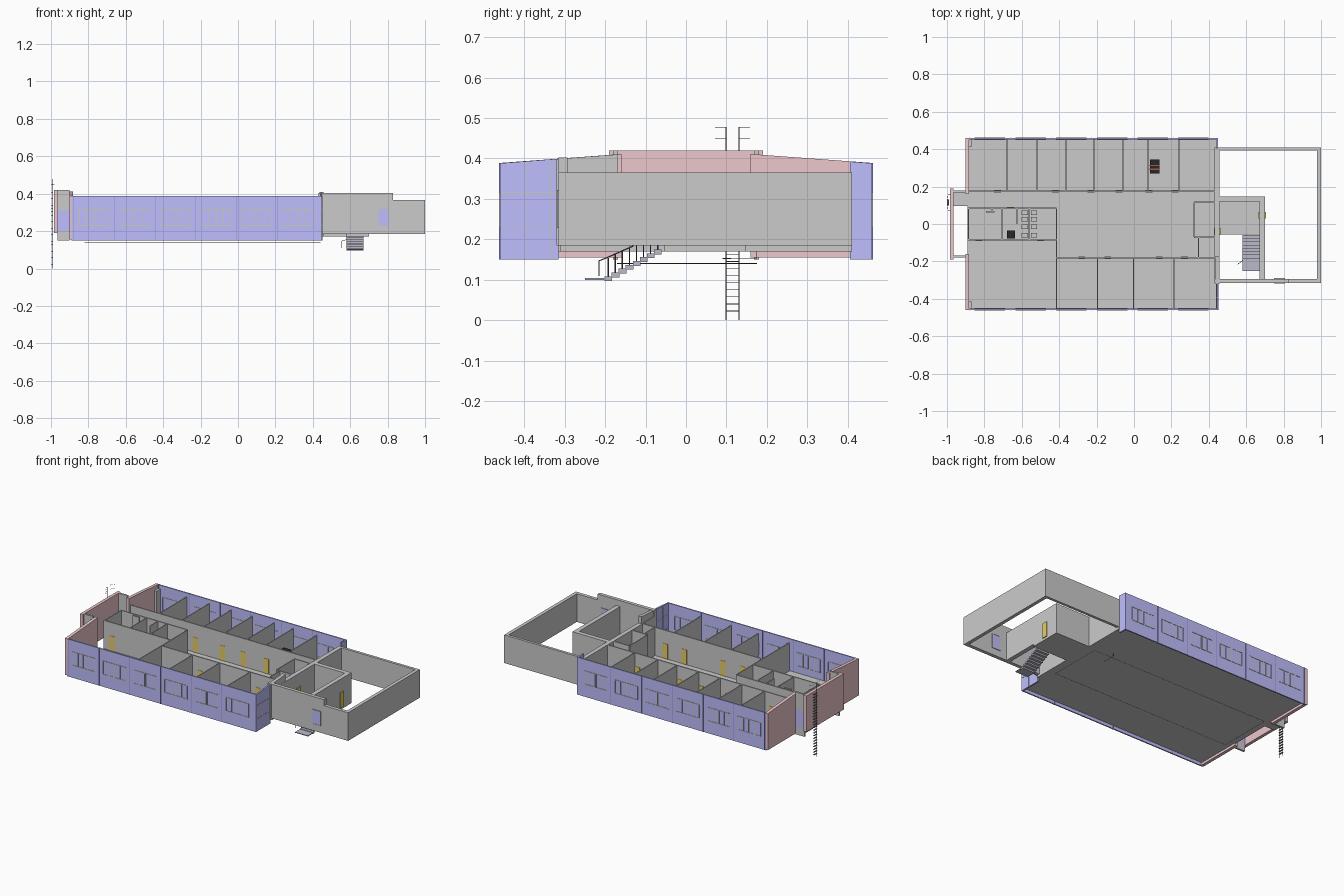
import bpy, bmesh, math
from mathutils import Vector


def material(name, r, g, b):
    m = bpy.data.materials.new(name)
    m.diffuse_color = (r, g, b, 1)
    return m


BLUE = material("blue_panel", 0.52, 0.52, 1.0)
PINK = material("pink_panel", 0.85, 0.58, 0.61)
YELLOW = material("yellow_door", 0.8, 0.62, 0.12)
FRAME = material("frame", 0.6, 0.6, 0.5)
BLACK = material("black", 0.02, 0.02, 0.02)
STEEL = material("steel", 0.12, 0.12, 0.14)
STAIR = material("stair", 0.5, 0.5, 0.6)


def finish(name, bm, mat):
    bmesh.ops.recalc_face_normals(bm, faces=bm.faces)
    me = bpy.data.meshes.new(name)
    bm.to_mesh(me)
    bm.free()
    ob = bpy.data.objects.new(name, me)
    bpy.context.collection.objects.link(ob)
    if mat:
        me.materials.append(mat)
    return ob


def boxes(name, items, mat=None):
    """One object from many (x0, x1, y0, y1, z0, z1) boxes."""
    bm = bmesh.new()
    for x0, x1, y0, y1, z0, z1 in items:
        vs = bmesh.ops.create_cube(bm, size=1)["verts"]
        for v in vs:
            v.co = Vector(((x0 + x1) / 2 + v.co.x * (x1 - x0),
                           (y0 + y1) / 2 + v.co.y * (y1 - y0),
                           (z0 + z1) / 2 + v.co.z * (z1 - z0)))
    return finish(name, bm, mat)


def prism(name, profile, axis, a, b, mat=None):
    """Extrude a profile along axis x (y,z points), y (x,z) or z (x,y)."""
    bm = bmesh.new()
    put = {"x": lambda p, t: (t, *p), "y": lambda p, t: (p[0], t, p[1]),
           "z": lambda p, t: (*p, t)}[axis]
    f = bm.faces.new([bm.verts.new(put(p, a)) for p in profile])
    ext = bmesh.ops.extrude_face_region(bm, geom=[f])["geom"]
    d = Vector(put((0, 0), b - a))
    bmesh.ops.translate(bm, vec=d, verts=[g for g in ext if isinstance(g, bmesh.types.BMVert)])
    return finish(name, bm, mat)


def rod(name, pts, r=0.0015, mat=STEEL, cyclic=False):
    cu = bpy.data.curves.new(name, "CURVE")
    cu.dimensions = "3D"
    cu.bevel_depth, cu.bevel_resolution = r, 0
    sp = cu.splines.new("POLY")
    sp.points.add(len(pts) - 1)
    for p, c in zip(sp.points, pts):
        p.co = (*c, 1)
    sp.use_cyclic_u = cyclic
    cu.materials.append(mat)
    ob = bpy.data.objects.new(name, cu)
    bpy.context.collection.objects.link(ob)


F, T = 0.185, 0.365          # floor level and wall top
slope = lambda y: 0.41 - (abs(y) - 0.18) * 0.078

# main floor slab
boxes("floor_slab", [(-0.89, 0.445, -0.455, 0.455, 0.17, F)])

# long facades with strip windows, end returns
for side, s in (("front", -1), ("back", 1)):
    y0, y1 = sorted((s * 0.452, s * 0.46))
    boxes(side + "_facade", [(-0.89, 0.45, y0, y1, 0.15, 0.389)], BLUE)
    f0, f1 = sorted((s * 0.45, s * 0.462))
    bars, joints = [], []
    for i in range(6):
        x = -0.85 + i * 0.2175
        joints.append((x - 0.03, x - 0.027, f0, f1, 0.15, 0.389))
        for z in (0.23, 0.315):
            bars.append((x, x + 0.16, f0, f1, z - 0.002, z + 0.002))
        for k in (0, 1, 1.9, 2.1, 3, 4):
            bars.append((x + k * 0.04 - 0.0015, x + k * 0.04 + 0.0015, f0, f1, 0.23, 0.315))
    boxes(side + "_window_frames", bars, FRAME)
    boxes(side + "_panel_joints", joints, material("joint_" + side, 0.3, 0.3, 0.7))

for name, a, b in (("front", -0.46, -0.315), ("back", 0.405, 0.46)):
    prism(name + "_east_return", [(a, 0.15), (b, 0.15), (b, slope(b)), (a, slope(a))],
          "x", 0.44, 0.45, BLUE)
boxes("return_joints", [(0.439, 0.4515, -0.46, -0.315, z, z + 0.002) for z in (0.23, 0.315)]
      + [(0.439, 0.4515, y, y + 0.002, 0.15, 0.39) for y in (-0.395, -0.335)], FRAME)

# west end walls and projecting bay
for name, s in (("front", -1), ("back", 1)):
    prism(name + "_west_wall", [(s * 0.46, 0.155), (s * 0.16, 0.155), (s * 0.16, 0.411),
                                (s * 0.46, 0.389)], "x", -0.902, -0.882, PINK)
    y0, y1 = sorted((s * 0.168, s * 0.18))
    boxes(name + "_bay_side", [(-0.965, -0.9, y0, y1, 0.15, 0.2),
                               (-0.965, -0.9, y0, y1, 0.31, 0.42)])
    boxes(name + "_bay_panel", [(-0.965, -0.9, y0, y1, 0.2, 0.31)], BLUE)
    c0, c1 = sorted((s * 0.415, s * 0.452))
    boxes(name + "_corner_post", [(-0.882, -0.866, c0, c1, F, T)])
boxes("bay_wall", [(-0.985, -0.965, -0.19, 0.19, 0.19, 0.42)], PINK)
boxes("bay_platform", [(-0.965, -0.89, 0.095, 0.17, 0.17, F)])

# interior partitions
W = 0.004
walls = []
for y, xa, xb in ((0.175, -0.89, 0.43), (-0.18, -0.415, 0.43), (0.085, -0.89, -0.415),
                  (-0.085, -0.89, -0.415), (0.115, 0.32, 0.43), (-0.07, 0.32, 0.43),
                  (0.065, -0.79, -0.745)):
    walls.append((xa, xb, y - W, y + W, F, T))
for x, ya, yb in [(x, 0.175, 0.452) for x in (-0.68, -0.52, -0.365, -0.215, -0.06, 0.075, 0.24)] \
        + [(x, -0.452, -0.18) for x in (-0.195, -0.003, 0.213)] \
        + [(-0.415, -0.452, 0.085), (-0.705, -0.085, 0.085), (-0.625, 0.0, 0.085),
           (-0.76, 0.065, 0.085), (-0.885, -0.085, 0.085), (0.32, -0.07, 0.115),
           (0.345, -0.18, -0.07), (-0.56, -0.085, 0.085)]:
    walls.append((x - W * 0.7, x + W * 0.7, ya, yb, F, T))
boxes("partitions", walls)

# interior doors
doors = []
for y, xs in ((0.175, (-0.73, -0.42, -0.23, -0.08, 0.08, 0.22)),
              (-0.18, (-0.28, -0.14, 0.135, 0.27)), (-0.085, (-0.83, -0.5)), (0.085, (-0.66,))):
    doors += [(x - 0.018, x + 0.018, y - 0.006, y + 0.006, F, F + 0.095) for x in xs]
doors += [(0.665, 0.705, 0.03, 0.065, F, F + 0.095), (0.427, 0.462, -0.06, -0.022, F, F + 0.095)]
boxes("doors", doors, YELLOW)

# washroom fixtures and cabinets
boxes("toilets", [(x - 0.017, x + 0.017, y - 0.012, y + 0.012, F, F + 0.04)
                  for x in (-0.585, -0.535) for y in (-0.06, -0.015, 0.025, 0.06)])
boxes("washroom_cabinet", [(-0.68, -0.636, -0.078, -0.034, F, F + 0.1)], BLACK)
boxes("rack", [(0.085, 0.135, 0.27, 0.345, F, F + 0.1)], BLACK)
boxes("rack_shelves", [(0.083, 0.137, y, y + 0.006, F + 0.095, F + 0.102) for y in (0.29, 0.31)],
      material("rack_red", 0.4, 0.1, 0.05))

# annex walls
boxes("annex_walls", [(0.43, 0.457, -0.31, 0.41, F, T), (0.43, 1.0, 0.393, 0.41, F, T),
                      (0.978, 1.0, -0.315, 0.41, F, T),
                      (0.457, 0.7, 0.12, 0.148, F, T), (0.672, 0.7, -0.293, 0.148, F, T)])
prism("annex_front_wall", [(0.43, F), (1.0, F), (1.0, T), (0.83, T), (0.83, 0.403), (0.43, 0.403)],
      "y", -0.315, -0.293)
prism("east_end_wall", [(-0.32, F), (-0.17, F), (-0.17, 0.41), (-0.32, slope(0.32))], "x", 0.435, 0.456)
boxes("annex_landing", [(0.43, 0.7, -0.055, 0.148, 0.17, F), (0.43, 0.457, -0.31, 0.41, 0.17, F)])
boxes("annex_window", [(0.75, 0.805, -0.317, -0.291, 0.23, 0.32)], BLUE)
boxes("annex_window_frame", [(x, x + 0.003, -0.319, -0.289, 0.23, 0.32) for x in (0.748, 0.804)]
      + [(0.748, 0.807, -0.319, -0.289, z, z + 0.003) for z in (0.228, 0.319)], FRAME)

# outside stair with handrail
N = 8
treads = []
for i in range(N):
    y = -0.06 - i * 0.0175
    z = 0.175 - i * 0.0095
    treads.append((0.58, 0.67, y - 0.019, y, z - 0.012, z))
boxes("stair_treads", treads + [(0.58, 0.67, -0.25, -0.195, 0.1, 0.105)], STAIR)
rail = []
for i in range(N):
    y, z = -0.07 - i * 0.0175, 0.175 - i * 0.0095
    rail.append((0.582, y, z + 0.045))
    rod("baluster", [(0.582, y, z), (0.582, y, min(z + 0.045, 0.188))])
rod("handrail", [(0.582, -0.13, 0.184), (0.582, -0.195, 0.155), (0.555, -0.215, 0.147), (0.555, -0.215, 0.11)])

# thin service pipes below the floor
rod("service_pipe", [(-0.82, -0.17, 0.14), (0.44, -0.17, 0.14), (0.44, 0.175, 0.14),
                     (-0.82, 0.175, 0.14)], 0.001, cyclic=True)
rod("branch_pipe", [(0.3, 0.09, 0.153), (0.3, 0.175, 0.153), (0.3, 0.175, 0.17)], 0.001)

# roof ladder on the west end
for y, s in ((0.099, -1), (0.131, 1)):
    rod("ladder_rail", [(-0.994, y, 0), (-0.994, y, 0.478)], 0.0012)
    for z in (0.45, 0.476):
        rod("ladder_grab_bar", [(-0.998, y, z), (-0.994, y + s * 0.026, z), (-0.982, y + s * 0.026, z)], 0.001)
boxes("ladder_rungs", [(-1.0, -0.99, 0.099, 0.131, 0.022 + i * 0.0175, 0.0235 + i * 0.0175)
                       for i in range(23)], STEEL)
